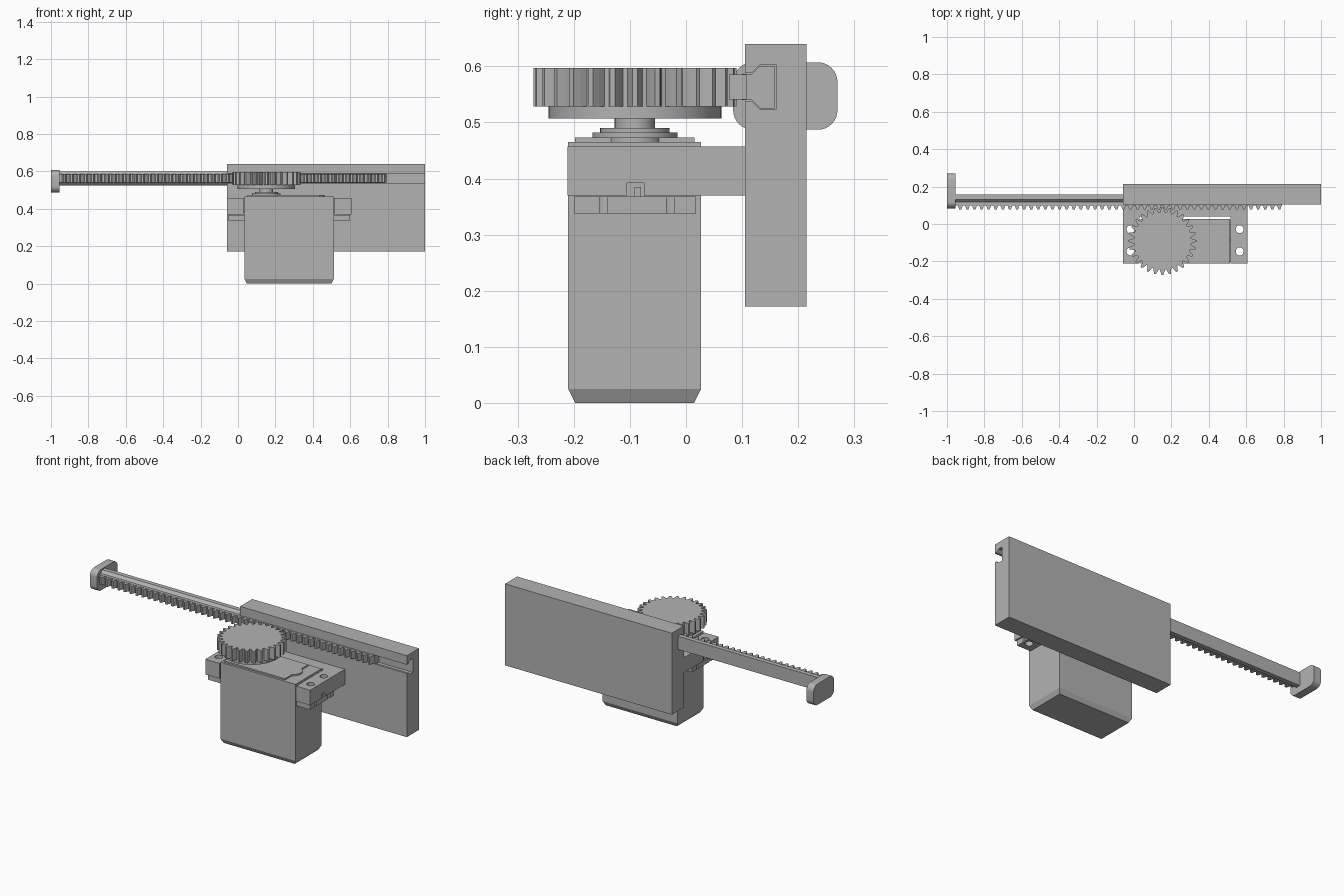
import bpy, bmesh, math
from mathutils import Vector

if "Cube" in bpy.data.objects:
    bpy.data.objects.remove(bpy.data.objects["Cube"])

grey = bpy.data.materials.new("plain_grey")
grey.use_nodes = True
GREY = (0.45, 0.45, 0.45, 1)
grey.diffuse_color = GREY
grey.node_tree.nodes["Principled BSDF"].inputs["Base Color"].default_value = GREY


def prism(name, pts, lo, hi, axis="z", smooth=False):
    """Extrude a 2D outline: axis z uses (x, y), axis x uses (y, z)."""
    place = (lambda a, b, t: (a, b, t)) if axis == "z" else (lambda a, b, t: (t, a, b))
    bm = bmesh.new()
    face = bm.faces.new([bm.verts.new(place(a, b, lo)) for a, b in pts])
    out = bmesh.ops.extrude_face_region(bm, geom=[face])
    verts = [v for v in out["geom"] if isinstance(v, bmesh.types.BMVert)]
    bmesh.ops.translate(bm, verts=verts, vec=Vector(place(0, 0, hi - lo)))
    bmesh.ops.recalc_face_normals(bm, faces=bm.faces)
    mesh = bpy.data.meshes.new(name)
    bm.to_mesh(mesh)
    bm.free()
    mesh.materials.append(grey)
    ob = bpy.data.objects.new(name, mesh)
    bpy.context.collection.objects.link(ob)
    if smooth:
        bpy.ops.object.select_all(action="DESELECT")
        ob.select_set(True)
        bpy.context.view_layer.objects.active = ob
        bpy.ops.object.shade_smooth_by_angle(angle=math.radians(30))
    return ob


def rect(a0, a1, b0, b1):
    return [(a0, b0), (a1, b0), (a1, b1), (a0, b1)]


def circle(cx, cy, r, n=48):
    return [(cx + r * math.cos(math.tau * i / n), cy + r * math.sin(math.tau * i / n))
            for i in range(n)]


def rounded(a0, a1, b0, b1, r, n=8):
    pts = []
    corners = [(a1 - r, b1 - r), (a0 + r, b1 - r), (a0 + r, b0 + r), (a1 - r, b0 + r)]
    for q, (ca, cb) in enumerate(corners):
        for i in range(n + 1):
            t = math.pi / 2 * (q + i / n)
            pts.append((ca + r * math.cos(t), cb + r * math.sin(t)))
    return pts


def cut(target, cutter):
    mod = target.modifiers.new("cut", "BOOLEAN")
    mod.operation, mod.object, mod.solver = "DIFFERENCE", cutter, "EXACT"
    cutter.hide_render = True
    cutter.hide_set(True)


def slot_profile(g):
    """Keyed slot half outlines, grown by g, listed from the mouth inward."""
    mid = 0.563
    half = [(0.023 + g, 0.117), (0.038 + g, 0.132), (0.038 + g, 0.158 + g)]
    upper = [(y, mid + h) for h, y in half]
    lower = [(y, mid - h) for h, y in reversed(half)]
    return upper, lower


CX, CY = 0.152, -0.091          # output shaft
MID = 0.273                     # servo centre in x
TEETH, MODULE = 28, 0.01207
PITCH = math.pi * MODULE

# Back plate with a keyed groove along its front
upper, lower = slot_profile(0.002)
plate = rect(0.105, 0.215, 0.172, 0.64)
front = [(0.105, 0.538), (0.105, 0.588)]
prism("back_plate", plate + [front[1]] + upper + lower + [front[0]], -0.06, 1.0, "x")

# Sliding rack bar, its teeth and its end stop
upper, lower = slot_profile(0)
prism("rack_bar", [(0.1, 0.54), (0.1, 0.586)] + upper + lower, -0.96, 0.785, "x")
teeth = [(-0.96, 0.108), (-0.96, 0.102)]
for k in range(-29, 17):
    c = CX + PITCH * (k + 0.5)
    teeth += [(c - 0.014, 0.102), (c - 0.005, 0.077), (c + 0.005, 0.077), (c + 0.014, 0.102)]
prism("rack_teeth", teeth + [(0.795, 0.108)], 0.541, 0.585)
prism("rack_end_stop", rounded(0.084, 0.27, 0.487, 0.607, 0.035), -1.0, -0.955, "x", True)

# Spur gear with a shoulder disc below
gear = []
profile = [(-0.0135, 0.154), (-0.0095, 0.168), (-0.0045, 0.181)]
profile += [(-w, r) for w, r in reversed(profile)]
for k in range(TEETH):
    for w, r in profile:
        t = math.tau * k / TEETH + w / r
        gear.append((CX + r * math.cos(t), CY + r * math.sin(t)))
prism("gear", gear, 0.528, 0.597)
prism("gear_shoulder", circle(CX, CY, 0.154, 64), 0.507, 0.529, smooth=True)

# Output shaft and its stepped collars
for name, r, lo, hi in (("shaft", 0.036, 0.48, 0.51),
                        ("upper_collar", 0.062, 0.475, 0.49),
                        ("lower_collar", 0.076, 0.465, 0.482)):
    prism(name, circle(CX, CY, r), lo, hi, smooth=True)

# Servo body with a chamfered base
body = prism("servo_body", rect(0.035, 0.512, -0.21, 0.027), 0.025, 0.465)
bm = bmesh.new()
bm.from_mesh(body.data)
bm.normal_update()
base = [f for f in bm.faces if f.normal.z < -0.9]
bmesh.ops.inset_individual(bm, faces=base, thickness=0.018, depth=0.025)
bm.to_mesh(body.data)
bm.free()

# Raised lid on the servo
prism("servo_lid", rect(0.05, 0.437, -0.198, 0.015), 0.46, 0.473)
prism("servo_lid_boss", circle(0.415, CY, 0.048), 0.46, 0.473, smooth=True)

# Mounting bracket: open-fronted frame fixed to the plate
x0, x1, i0, i1 = MID - 0.333, MID + 0.333, 0.03, 0.517
bracket = prism("servo_bracket", [(x0, -0.211), (i0, -0.211), (i0, 0.041), (i1, 0.041),
                                  (i1, -0.211), (x1, -0.211), (x1, 0.108), (x0, 0.108)],
                0.37, 0.457)

# Servo ears, stiffening ribs, screw holes and slots
for side, s in (("left", 1), ("right", -1)):
    def span(a, b):
        return sorted((MID + s * a, MID + s * b))
    ear = prism(side + "_ear", rect(*span(0.23, 0.325), -0.2, 0.018), 0.338, 0.368)
    prism(side + "_ear_rib", rect(*span(0.23, 0.322), -0.092, -0.08), 0.365, 0.385)
    notch = prism(side + "_rib_notch_cutter", rect(*span(0.24, 0.34), -0.105, -0.075), 0.36, 0.392)
    cut(bracket, notch)
    for row, y in (("front", -0.147), ("rear", -0.028)):
        hole = prism(f"{side}_{row}_hole_cutter", circle(MID + s * 0.292, y, 0.021, 32), 0.3, 0.5)
        cut(bracket, hole)
        cut(ear, hole)
        slot = prism(f"{side}_{row}_slot_cutter", rect(*span(0.3, 0.34), y - 0.007, y + 0.007),
                     0.3, 0.369)
        cut(ear, slot)
